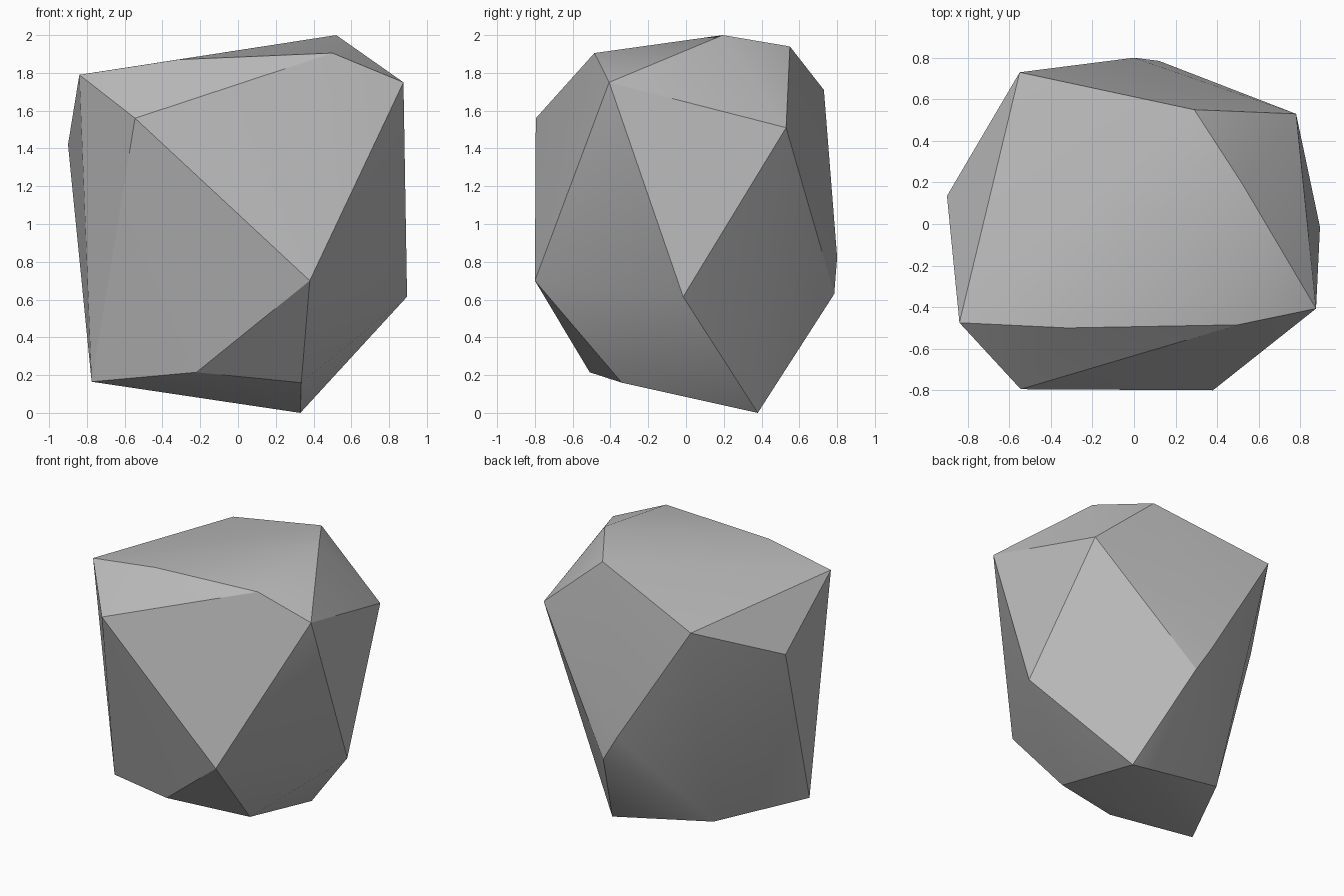
import bpy
import bmesh
import math

# Remove the default object
default = bpy.data.objects.get("Cube")
if default:
    bpy.data.objects.remove(default, do_unlink=True)


def make_material(name, color):
    """Plain one-colour material for viewport and render."""
    material = bpy.data.materials.new(name)
    material.use_nodes = True
    material.diffuse_color = color
    material.node_tree.nodes["Principled BSDF"].inputs["Base Color"].default_value = color
    return material


def hull_object(name, rings, material):
    """Wrap a convex skin around rings of corner points."""
    bm = bmesh.new()
    for ring in rings:
        for corner in ring:
            bm.verts.new(corner)
    hull = bmesh.ops.convex_hull(bm, input=bm.verts[:])
    # Drop any corner that ended up inside the skin
    loose = [v for v in hull["geom_interior"] if isinstance(v, bmesh.types.BMVert)]
    bmesh.ops.delete(bm, geom=loose, context="VERTS")
    bmesh.ops.recalc_face_normals(bm, faces=bm.faces[:])
    mesh = bpy.data.meshes.new(name)
    bm.to_mesh(mesh)
    bm.free()
    mesh.materials.append(material)
    obj = bpy.data.objects.new(name, mesh)
    bpy.context.collection.objects.link(obj)
    return obj


# Chipped corners of the boulder, from the sloping top down to the base
crown = [(-.84, -.475, 1.79), (-.32, -.50, 1.87), (.50, -.485, 1.905),
         (.52, .195, 2), (.29, .55, 1.94)]
shoulder = [(.876, -.407, 1.75), (.78, .53, 1.51), (-.55, .73, 1.71),
            (-.90, .135, 1.42), (-.545, -.795, 1.56)]
waist = [(.38, -.80, .70), (.895, -.015, .615), (.12, .785, .63), (0, .80, .825)]
base = [(-.775, -.32, .165), (-.22, -.51, .215), (.335, -.34, .16),
        (.33, .38, 0), (-.445, .32, .147)]

stone = make_material("stone grey", (.5, .5, .5, 1))
boulder = hull_object("boulder", [crown, shoulder, waist, base], stone)

# Soften shallow facets while keeping the strong ridges crisp
for other in bpy.context.selected_objects:
    other.select_set(False)
boulder.select_set(True)
bpy.context.view_layer.objects.active = boulder
bpy.ops.object.shade_smooth_by_angle(angle=math.radians(30))
